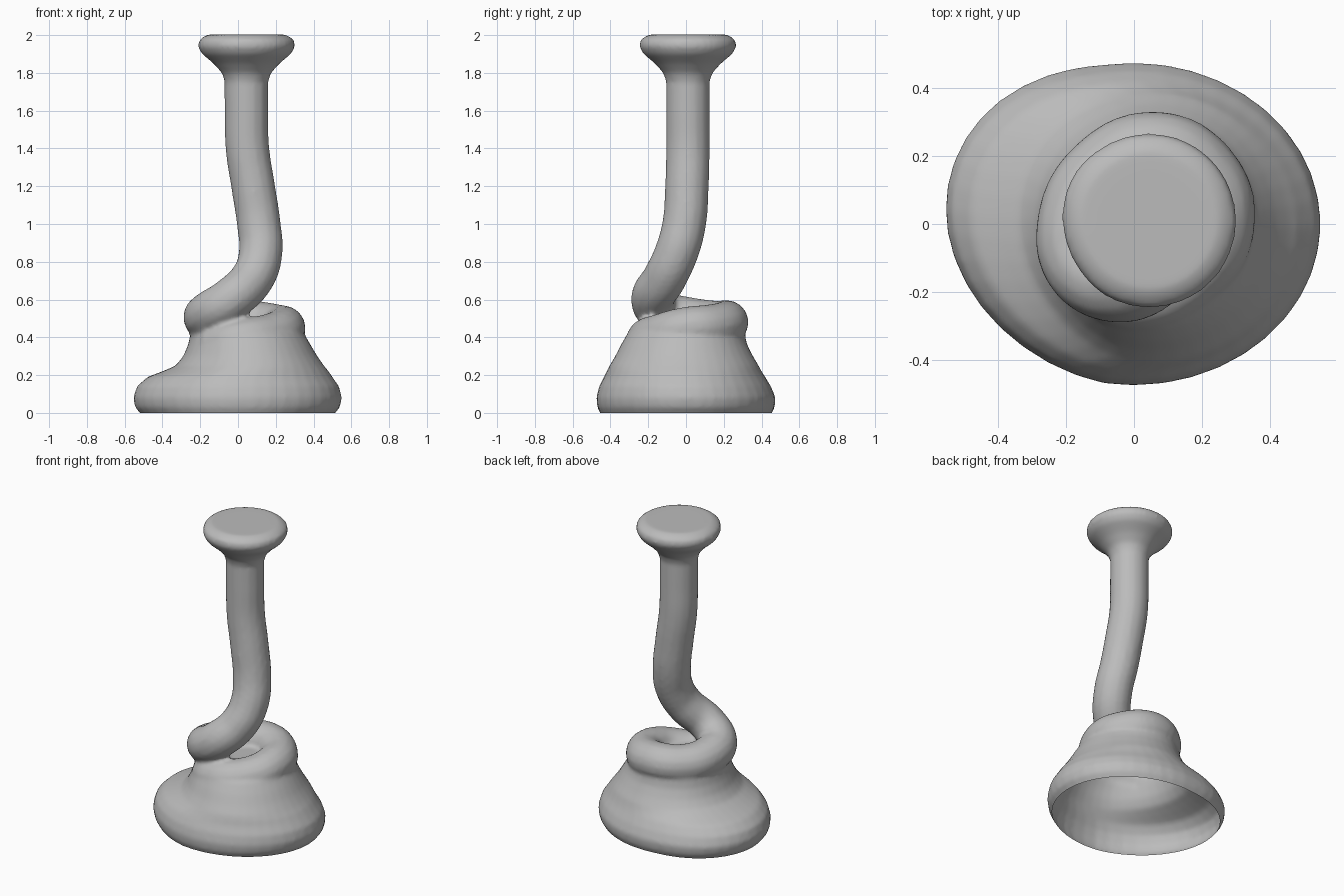
import bpy, bmesh, math
from mathutils import Vector

if "Cube" in bpy.data.objects:
    bpy.data.objects.remove(bpy.data.objects["Cube"], do_unlink=True)

clay = bpy.data.materials.new("grey clay")
clay.use_nodes = True
grey = (0.5, 0.5, 0.5, 1)
clay.diffuse_color = grey
clay.node_tree.nodes["Principled BSDF"].inputs["Base Color"].default_value = grey


def oval(bm, z, left, right, front, back, sides=40):
    """One oval ring, given by its limits on each side."""
    ring = []
    for i in range(sides):
        angle = math.tau * i / sides
        x = (left + right) / 2 + (right - left) / 2 * math.cos(angle)
        y = (front + back) / 2 + (back - front) / 2 * math.sin(angle)
        y += 0.1 * max(0, -x - 0.1)
        ring.append(bm.verts.new((x, y, z)))
    return ring


def loft(bm, rows):
    """Skin a closed solid through a stack of oval rings."""
    rings = [oval(bm, *row) for row in rows]
    for low, high in zip(rings, rings[1:]):
        for i in range(len(low)):
            j = (i + 1) % len(low)
            bm.faces.new((low[i], low[j], high[j], high[i]))
    bm.faces.new(rings[0][::-1])
    bm.faces.new(rings[-1])


def add_tube(bm, points, radius):
    """Sweep a round tube along a smooth path into the mesh."""
    curve = bpy.data.curves.new("tube_path", "CURVE")
    curve.dimensions = "3D"
    curve.bevel_depth = radius
    curve.bevel_resolution = 6
    curve.use_fill_caps = True
    spline = curve.splines.new("BEZIER")
    spline.bezier_points.add(len(points) - 1)
    for knot, co in zip(spline.bezier_points, points):
        knot.co = co
        knot.handle_left_type = knot.handle_right_type = "AUTO"
    helper = bpy.data.objects.new("tube_helper", curve)
    bpy.context.collection.objects.link(helper)
    graph = bpy.context.evaluated_depsgraph_get()
    mesh = bpy.data.meshes.new_from_object(helper.evaluated_get(graph))
    bm.from_mesh(mesh)
    bpy.data.objects.remove(helper, do_unlink=True)


bm = bmesh.new()

# Flared bell-shaped base: height, left, right, front, back
loft(bm, [
    (-.05, -.48, .48, -.43, .43),
    (0, -.52, .515, -.455, .455),
    (.03, -.545, .54, -.47, .47),
    (.08, -.555, .55, -.475, .475),
    (.14, -.535, .535, -.46, .45),
    (.19, -.48, .5, -.435, .42),
    (.22, -.4, .48, -.42, .4),
    (.25, -.33, .455, -.405, .385),
    (.3, -.29, .42, -.375, .355),
    (.36, -.265, .385, -.345, .325),
    (.42, -.25, .35, -.31, .31),
    (.48, -.2, .3, -.2, .27),
])

# Neck that leans, loops over the front and coils round the base top
add_tube(bm, [
    (.045, .01, 1.9), (.045, .01, 1.6), (.05, .01, 1.4),
    (.08, .005, 1.2), (.11, -.01, 1), (.12, -.05, .85),
    (.08, -.11, .72), (-.04, -.175, .6), (-.15, -.12, .53),
    (-.17, 0, .5), (-.1, .14, .48), (.06, .215, .48),
    (.2, .14, .46), (.24, 0, .445), (.17, -.13, .41),
    (0, -.2, .38), (-.13, -.12, .35),
], .116)

# Round flared cap
profile = [(1.74, .11), (1.8, .13), (1.85, .175), (1.9, .235),
           (1.94, .258), (1.975, .25), (2, .215), (2.003, .19)]
loft(bm, [(z, .045 - r, .045 + r, .01 - r, .01 + r) for z, r in profile])

bmesh.ops.recalc_face_normals(bm, faces=bm.faces)
mesh = bpy.data.meshes.new("coiled_stand")
bm.to_mesh(mesh)
bm.free()
stand = bpy.data.objects.new("coiled_stand", mesh)
bpy.context.collection.objects.link(stand)

# Fuse the parts into one soft skin
fuse = stand.modifiers.new("fuse", "REMESH")
fuse.mode = "VOXEL"
fuse.voxel_size = 0.014
soften = stand.modifiers.new("soften", "SMOOTH")
soften.factor = 0.5
soften.iterations = 5
graph = bpy.context.evaluated_depsgraph_get()
skin = bpy.data.meshes.new_from_object(stand.evaluated_get(graph))
stand.modifiers.clear()

# Slice the underside off, leaving the base open and hollow
bm = bmesh.new()
bm.from_mesh(skin)
bmesh.ops.bisect_plane(bm, geom=bm.verts[:] + bm.edges[:] + bm.faces[:],
                       plane_co=Vector((0, 0, 0)), plane_no=Vector((0, 0, 1)),
                       clear_inner=True)
for face in bm.faces:
    face.smooth = True
bm.to_mesh(skin)
bm.free()
skin.materials.clear()
skin.materials.append(clay)
stand.data = skin
